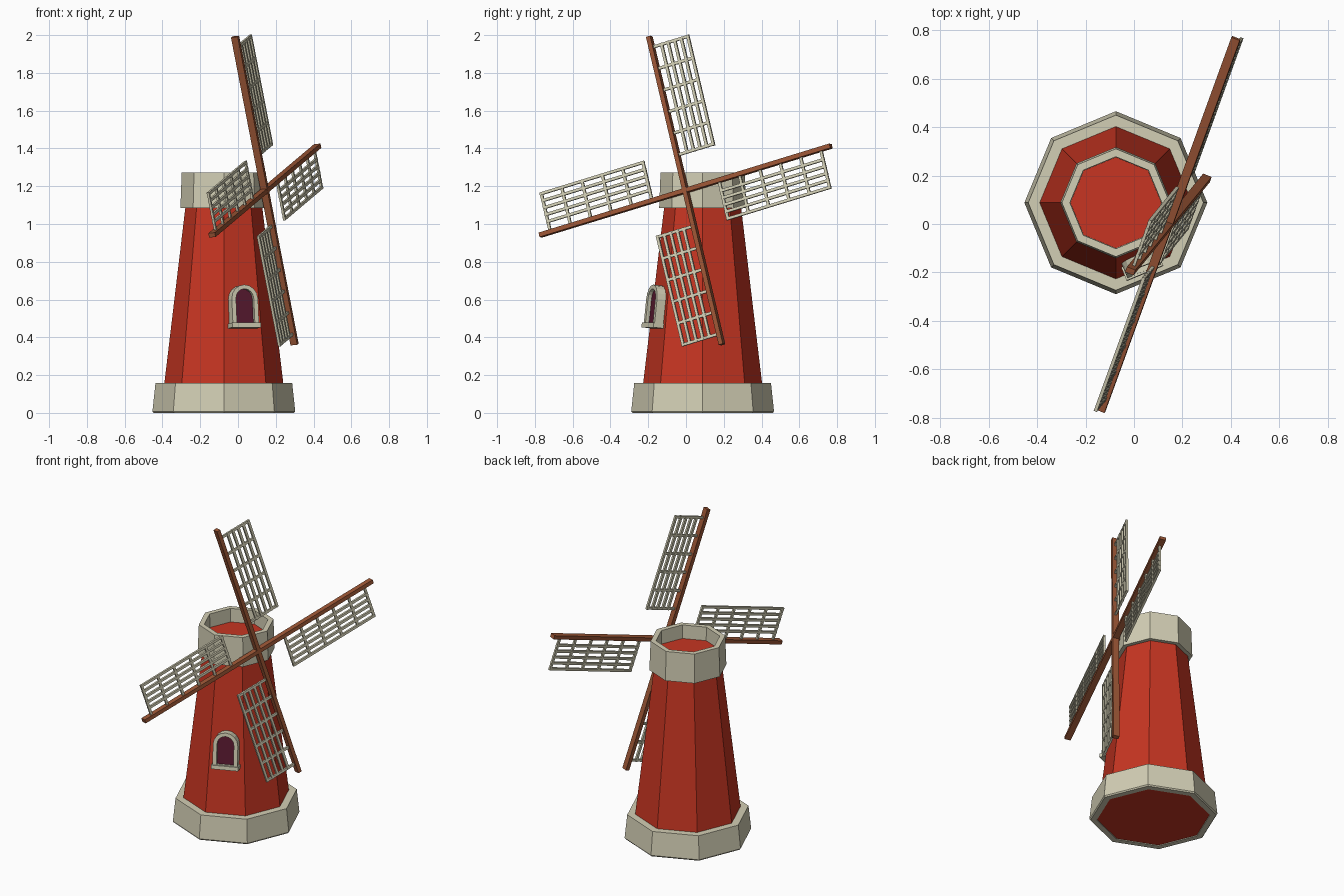
import bpy, bmesh, math
from mathutils import Matrix, Vector

if "Cube" in bpy.data.objects:
    bpy.data.objects.remove(bpy.data.objects["Cube"])


def material(name, colour):
    m = bpy.data.materials.new(name)
    m.diffuse_color = (*colour, 1)
    m.use_nodes = True
    m.node_tree.nodes["Principled BSDF"].inputs["Base Color"].default_value = m.diffuse_color
    return m


RED = material("red_paint", (0.57, 0.036, 0.016))
CREAM = material("cream_trim", (0.65, 0.62, 0.46))
WOOD = material("brown_wood", (0.33, 0.092, 0.036))
GLASS = material("dark_plum_glass", (0.10, 0.010, 0.030))
CENTRE = Vector((-0.075, 0.088, 0))


def finish(name, bm, mat, matrix=Matrix()):
    bmesh.ops.recalc_face_normals(bm, faces=bm.faces)
    me = bpy.data.meshes.new(name)
    bm.to_mesh(me)
    bm.free()
    me.materials.append(mat)
    ob = bpy.data.objects.new(name, me)
    ob.matrix_world = matrix
    bpy.context.collection.objects.link(ob)
    return ob


def bridge(bm, a, b):
    for i in range(len(a)):
        j = (i + 1) % len(a)
        bm.faces.new((a[i], a[j], b[j], b[i]))


def octagon_lathe(name, profile, mat, ring):
    """Eight-sided turned shape; ring=True closes the profile on itself."""
    bm = bmesh.new()
    loops = [[bm.verts.new((r * math.cos(k * math.pi / 4),
                            r * math.sin(k * math.pi / 4), z))
              for k in range(8)] for r, z in profile]
    for a, b in zip(loops, loops[1:]):
        bridge(bm, a, b)
    if ring:
        bridge(bm, loops[-1], loops[0])
    else:
        bm.faces.new(loops[0])
        bm.faces.new(loops[-1])
    return finish(name, bm, mat, Matrix.Translation(CENTRE))


def box(bm, lo, hi):
    lo, hi = Vector(lo), Vector(hi)
    size = hi - lo
    bmesh.ops.create_cube(bm, size=1, matrix=Matrix.Translation((lo + hi) / 2)
                          @ Matrix.Diagonal((*size, 1)))


def frame(origin, x, y, z):
    m = Matrix((x, y, z)).transposed().to_4x4()
    m.translation = origin
    return m


# Tower, foundation ring and parapet
octagon_lathe("tower", [(0.333, 0.004), (0.315, 0.155), (0.204, 1.085),
                        (0.195, 1.185)], RED, False)
octagon_lathe("foundation_ring", [(0.372, 0.0), (0.378, 0.008), (0.362, 0.157),
                                  (0.300, 0.157), (0.334, 0.0)], CREAM, True)
octagon_lathe("parapet", [(0.230, 1.085), (0.223, 1.272), (0.190, 1.272),
                          (0.187, 1.15), (0.187, 1.085)], CREAM, True)

# Sail frame of reference: x = sail side, y = arm, z = outward axis
up = Vector((-0.185, -0.226, 0.957)).normalized()
side = Vector((0.328, 0.903, 0.278))
side = (side - up * side.dot(up)).normalized()
hub = frame(Vector((0.142, -0.002, 1.177)), side, up, side.cross(up))

# Crossed wooden arms with a short axle into the tower
for name, angle, depth in (("upright_arm", 0, 0.019), ("cross_arm", 90, 0.0185)):
    bm = bmesh.new()
    box(bm, (-0.012, -0.852, -depth), (0.012, 0.852, depth))
    finish(name, bm, WOOD, hub @ Matrix.Rotation(math.radians(angle), 4, 'Z'))
bm = bmesh.new()
box(bm, (-0.011, -0.011, -0.08), (0.011, 0.011, 0.0))
finish("axle", bm, WOOD, hub)

# Four lattice sails, five rails and six rungs each
for k in range(4):
    bm = bmesh.new()
    for i in range(5):
        x = 0.058 + i * 0.0385
        box(bm, (x - 0.0075, 0.188, -0.006), (x + 0.0075, 0.800, 0.008))
    for i in range(6):
        y = 0.196 + i * 0.1192
        box(bm, (0.005, y - 0.0075, -0.005), (0.218, y + 0.0075, 0.007))
    finish(f"lattice_sail_{k + 1}", bm, CREAM,
           hub @ Matrix.Rotation(-k * math.pi / 2, 4, 'Z'))

# Arched window, leaning with the wall
ang, lean = math.radians(-67.5), math.atan(0.11)
flat = Vector((math.cos(ang), math.sin(ang), 0))
zup = Vector((0, 0, 1))
out = flat * math.cos(lean) + zup * math.sin(lean)
rise = zup * math.cos(lean) - flat * math.sin(lean)
wall = frame(CENTRE + flat * 0.2587 + zup * 0.45, rise.cross(out), rise, out)


def arch(half, bottom, spring, height):
    pts = [(-half, bottom), (half, bottom)]
    return pts + [(half * math.cos(i * math.pi / 8),
                   spring + height * math.sin(i * math.pi / 8)) for i in range(9)]


def arch_loop(bm, shape, z):
    return [bm.verts.new((x, y, z)) for x, y in shape]


outer, inner = arch(0.075, 0.0, 0.15, 0.075), arch(0.051, 0.024, 0.15, 0.053)
bm = bmesh.new()
loops = [arch_loop(bm, s, z) for s, z in
         ((outer, -0.01), (outer, 0.05), (inner, 0.05), (inner, -0.01))]
for i in range(4):
    bridge(bm, loops[i], loops[(i + 1) % 4])
finish("window_frame", bm, CREAM, wall)

bm = bmesh.new()
box(bm, (-0.082, -0.003, -0.01), (0.082, 0.021, 0.058))
finish("window_sill", bm, CREAM, wall)

bm = bmesh.new()
pane = arch(0.052, 0.022, 0.15, 0.054)
back, front = arch_loop(bm, pane, 0.022), arch_loop(bm, pane, 0.030)
bridge(bm, back, front)
bm.faces.new(back)
bm.faces.new(front)
finish("window_pane", bm, GLASS, wall)
